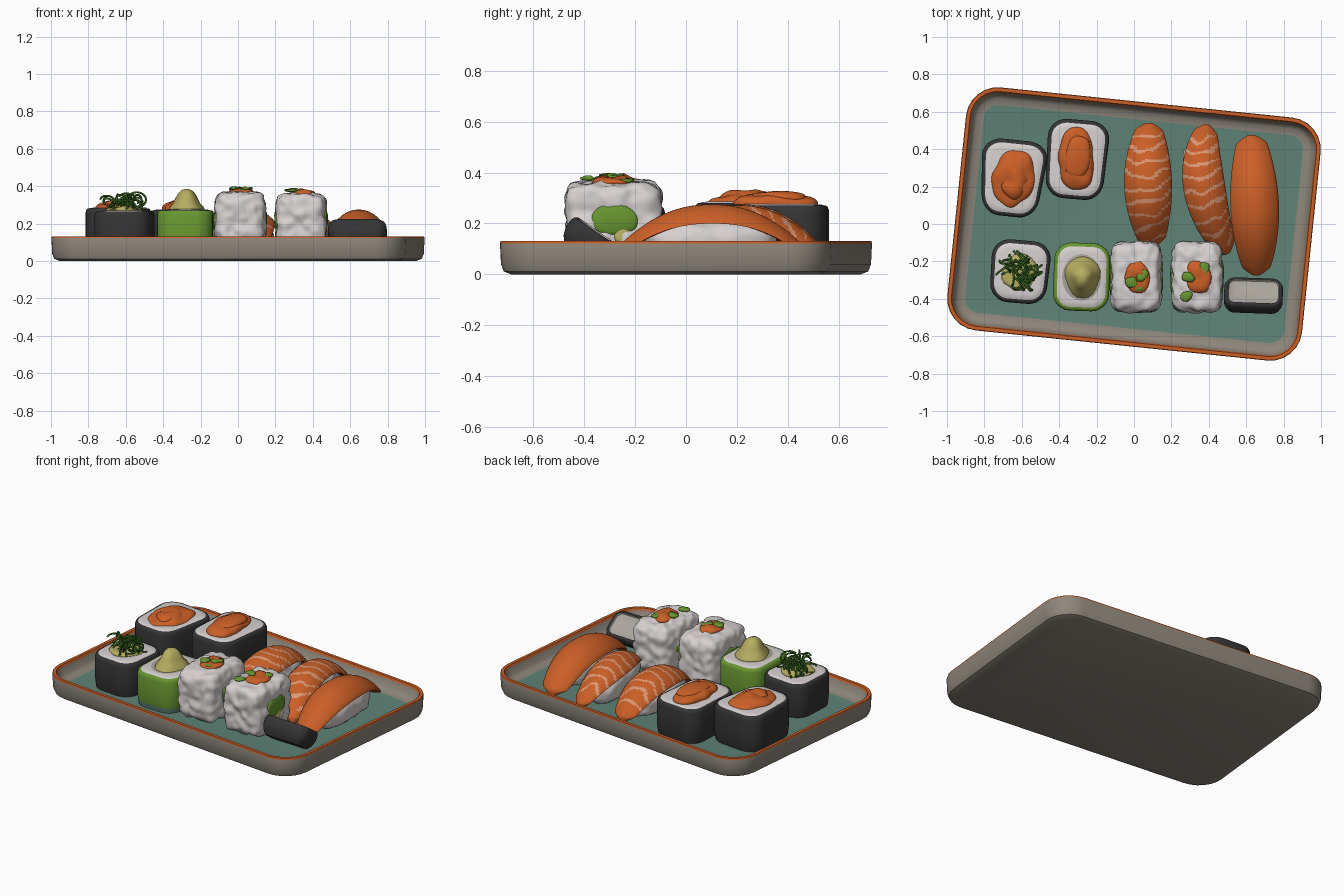
import bpy, bmesh, math, random
from mathutils import Vector, Matrix, noise

if "Cube" in bpy.data.objects:
    bpy.data.objects.remove(bpy.data.objects["Cube"])

random.seed(4)
FLOOR = 0.055


def material(name, r, g, b):
    m = bpy.data.materials.new(name)
    m.diffuse_color = (r, g, b, 1)
    m.use_nodes = True
    m.node_tree.nodes["Principled BSDF"].inputs["Base Color"].default_value = m.diffuse_color
    return m


SALMON = material("salmon orange", 0.60, 0.115, 0.02)
STRIPE = material("pale salmon", 0.72, 0.31, 0.17)
TEAL = material("teal glaze", 0.115, 0.23, 0.185)
CLAY = material("grey clay", 0.27, 0.24, 0.20)
RICE = material("white rice", 0.68, 0.64, 0.63)
SHADE = material("grey rice", 0.40, 0.37, 0.33)
NORI = material("black seaweed", 0.035, 0.035, 0.037)
GREEN = material("avocado green", 0.14, 0.31, 0.03)
WASABI = material("yellow green paste", 0.47, 0.42, 0.12)
LEAF = material("dark leaf green", 0.045, 0.15, 0.015)


def finish(name, bm, mats, matrix=None, angle=40):
    bmesh.ops.recalc_face_normals(bm, faces=bm.faces)
    me = bpy.data.meshes.new(name)
    bm.to_mesh(me)
    bm.free()
    for m in mats:
        me.materials.append(m)
    ob = bpy.data.objects.new(name, me)
    bpy.context.collection.objects.link(ob)
    if matrix:
        ob.matrix_world = matrix
    bpy.ops.object.select_all(action='DESELECT')
    ob.select_set(True)
    bpy.context.view_layer.objects.active = ob
    bpy.ops.object.shade_smooth_by_angle(angle=math.radians(angle))
    return ob


def loft(name, rings, mats, rule, caps, matrix=None, angle=40):
    """Skin closed rings; rule(band, index) picks the material, caps gives end materials."""
    bm = bmesh.new()
    vs = [[bm.verts.new(p) for p in ring] for ring in rings]
    n = len(rings[0])
    for i in range(len(vs) - 1):
        for j in range(n):
            k = (j + 1) % n
            f = bm.faces.new((vs[i][j], vs[i][k], vs[i + 1][k], vs[i + 1][j]))
            f.material_index = rule(i, j)
    bm.faces.new(vs[0]).material_index = caps[0]
    bm.faces.new(vs[-1]).material_index = caps[1]
    return finish(name, bm, mats, matrix, angle)


def outline(hx, hy, r, z, inset=0, taper=0, steps=6):
    """Rounded rectangle ring, optionally wider towards +y."""
    pts = []
    r2 = max(r - inset, 0.01)
    cx, cy = hx - inset - r2, hy - inset - r2
    for q, (sx, sy) in enumerate(((1, 1), (-1, 1), (-1, -1), (1, -1))):
        for s in range(steps + 1):
            a = (q + s / steps) * math.pi / 2
            x, y = sx * cx + r2 * math.cos(a), sy * cy + r2 * math.sin(a)
            pts.append((x * (1 + taper * y / hy), y, z))
    return pts


def blob(name, centre, radii, mat, power=2, bump=0.0, freq=10, detail=4, turn=0):
    """Rounded lump: a superellipsoid with noise bumps."""
    bm = bmesh.new()
    bmesh.ops.create_icosphere(bm, subdivisions=detail, radius=1)
    for v in bm.verts:
        d = v.co.normalized()
        r = sum(abs(c) ** power for c in d) ** (-1 / power)
        p = Vector((d.x * radii[0], d.y * radii[1], d.z * radii[2])) * r
        v.co = p + d * bump * noise.noise((p + Vector(centre)) * freq)
    m = Matrix.Translation(centre) @ Matrix.Rotation(math.radians(turn), 4, 'Z')
    return finish(name, bm, [mat], m, 60)


# Tray: outer wall, coloured lip, inner wall and glazed floor
profile = [(0.045, 0.0), (0.015, 0.012), (0.004, 0.04), (0, 0.122), (0.003, 0.131), (0.022, 0.131),
           (0.028, 0.118), (0.04, 0.075), (0.06, 0.06), (0.095, FLOOR)]
loft("tray", [outline(0.953, 0.653, 0.17, z, i) for i, z in profile], [CLAY, SALMON, TEAL],
     lambda i, j: 1 if 3 <= i <= 5 else 0, (0, 2), Matrix.Rotation(math.radians(-5.9), 4, 'Z'))


# Wrapped rolls
def roll(name, loc, hx, hy, h, skin, top=RICE, base=None, taper=0, turn=0, tilt=0, foot=0.008, lift=0.006):
    prof = [(foot, 0), (foot * 0.3, 0.03), (0, 0.06), (0, h - 0.02), (0.006, h - 0.004),
            (0.012, h), (0.02, h), (0.024, h + lift * 0.5), (0.05, h + lift)]
    m = (Matrix.Translation(loc) @ Matrix.Rotation(math.radians(turn), 4, 'Z')
         @ Matrix.Rotation(math.radians(-tilt), 4, 'X'))
    loft(name, [outline(hx, hy, min(hx, hy) * 0.62, z, i, taper) for i, z in prof],
         [skin, top, base or skin], lambda i, j: 1 if i >= 6 else (2 if i == 0 else 0), (2, 1), m)


roll("back_roll_left", (-0.65, 0.245, FLOOR), 0.165, 0.205, 0.225, NORI, taper=0.12, turn=-6)
roll("back_roll_right", (-0.307, 0.345, FLOOR), 0.16, 0.212, 0.215, NORI, taper=0.05, turn=-5)
roll("seaweed_roll", (-0.61, -0.255, FLOOR), 0.155, 0.168, 0.21, NORI, taper=0.04, turn=-5)
roll("avocado_roll", (-0.28, -0.283, FLOOR), 0.15, 0.182, 0.215, GREEN, base=TEAL, turn=-2)
roll("fallen_roll", (0.637, -0.425, 0.082), 0.157, 0.095, 0.115, NORI, top=SHADE, turn=-2,
     tilt=35, foot=0.035, lift=-0.02)

# Salmon fillings of the back rolls
blob("left_filling", (-0.645, 0.245, 0.28), (0.11, 0.15, 0.04), SALMON, 2, 0.02, 12, 4, -8)
blob("left_filling_peak", (-0.64, 0.22, 0.295), (0.07, 0.09, 0.042), SALMON, 2, 0.02, 14, 3)
blob("right_filling", (-0.31, 0.345, 0.275), (0.09, 0.165, 0.04), SALMON, 2.6, 0.015, 12, 4)
blob("right_filling_slice", (-0.30, 0.36, 0.30), (0.065, 0.11, 0.025), SALMON, 3, 0.01, 12, 3, -8)

# Paste mound on the avocado roll
blob("paste_shadow", (-0.28, -0.285, 0.276), (0.105, 0.125, 0.004), SHADE, 2, 0.0, 10, 3)
mound = [(0.095, 0.272), (0.088, 0.29), (0.07, 0.31), (0.058, 0.335), (0.045, 0.36), (0.028, 0.378), (0.01, 0.385)]
loft("paste_mound", [[(-0.275 + r * math.cos(a) * (1 + 0.1 * math.sin(3 * a)), -0.285 + 1.2 * r * math.sin(a), z)
                      for a in [k * math.tau / 20 for k in range(20)]] for r, z in mound],
     [WASABI], lambda i, j: 0, (0, 0), None, 60)

# Curly seaweed strands
blob("salad_base", (-0.61, -0.26, 0.275), (0.10, 0.095, 0.022), WASABI, 2, 0.02, 16, 3)
curve = bpy.data.curves.new("seaweed_strands", 'CURVE')
curve.dimensions = '3D'
curve.bevel_depth = 0.0055
curve.bevel_resolution = 1
curve.materials.append(LEAF)
for k in range(30):
    a, rad = random.uniform(0, math.tau), 0.09 * math.sqrt(random.random())
    c = Vector((-0.615 + rad * math.cos(a), -0.255 + rad * math.sin(a), random.uniform(0.29, 0.33)))
    u = Vector((random.uniform(-1, 1), random.uniform(-1, 1), random.uniform(-0.2, 0.2))).normalized()
    w = Vector((random.uniform(-.5, .5), random.uniform(-.5, .5), 1)).normalized()
    size, sweep, start = random.uniform(0.025, 0.055), random.uniform(3, 6), random.uniform(-1, 1)
    sp = curve.splines.new('POLY')
    sp.points.add(13)
    for i, pt in enumerate(sp.points):
        t = start + sweep * i / 13
        p = c + u * size * math.cos(t) + w * size * 0.75 * math.sin(t)
        pt.co = (p.x, p.y, max(p.z, 0.28), 1)
strands = bpy.data.objects.new("seaweed_strands", curve)
bpy.context.collection.objects.link(strands)
bpy.ops.object.select_all(action='DESELECT')
strands.select_set(True)
bpy.context.view_layer.objects.active = strands
bpy.ops.object.convert(target='MESH')

# Rice-coated rolls with toppings
for side, x, zt, bits in (("left", 0.012, 0.37, ((-0.015, -0.315), (0.045, -0.275), (0.03, -0.33))),
                          ("right", 0.337, 0.36, ((0.29, -0.285), (0.28, -0.385), (0.375, -0.235)))):
    blob(side + "_rice_roll", (x, -0.283, (zt + FLOOR) / 2), (0.133, 0.186, (zt - FLOOR) / 2),
         RICE, 6, 0.016, 22, 5)
    blob(side + "_rice_roll_salmon", (x + 0.005, -0.285, zt), (0.07, 0.088, 0.022), SALMON, 2, 0.015, 18, 3)
    for i, (bx, by) in enumerate(bits):
        blob(f"{side}_rice_roll_herb_{i}", (bx, by, zt + (0.018 if i < 2 else 0.01)),
             (0.032, 0.026, 0.008), GREEN, 3, 0.012, 30, 2, 40 * i)
    # Avocado showing on the cut sides
    for s in (-1, 1):
        blob(f"{side}_avocado_{s}", (x + s * 0.128, -0.28, 0.215), (0.016, 0.092, 0.062), GREEN, 2.3, 0.01, 14, 3)
        blob(f"{side}_avocado_core_{s}", (x + s * 0.13, -0.25, 0.155), (0.013, 0.035, 0.035), WASABI, 2, 0.01, 14, 3)


# Fish slices draped over rice
def slice_on_rice(name, back, mid, front, half, peak, striped, ends):
    P = [Vector(p) for p in (back, mid, front)]
    N, M, rings = 90, 14, []
    for i in range(N + 1):
        t = i / N
        # Curve through the three plan points
        c = P[0] * (2 * t - 1) * (t - 1) + P[1] * 4 * t * (1 - t) + P[2] * t * (2 * t - 1)
        g = (P[0] * (4 * t - 3) + P[1] * (4 - 8 * t) + P[2] * (4 * t - 1)).normalized()
        side = Vector((-g.y, g.x))
        w = half * max(math.sin(math.pi * t), 0) ** 0.75
        w += (ends[0] * (1 - t) + ends[1] * t) * abs(2 * t - 1) ** 2 * min(1, 0.3 + 12 * min(t, 1 - t))
        zc = 0.10 + (peak - 0.10) * (1 - abs(2 * t - 1) ** 2.2)
        us = [-1 + 2 * j / M for j in range(M + 1)]
        top = [(u, zc - 0.55 * w * abs(u) ** 2.2) for u in us]
        low = [(u, zc - 0.55 * w * abs(u) ** 2.2 - 0.042 * (1 - u ** 4) - 0.004) for u in us[::-1]]
        rings.append([(c.x + side.x * w * u, c.y + side.y * w * u, max(z, FLOOR)) for u, z in top + low])

    def rule(i, j):
        if not striped or j > M:
            return 0
        u, t = -1 + 2 * (j + 0.5) / M, i / N
        s = t * 9.5 + 0.45 * u * u + 0.3 * u + 0.5 * noise.noise(Vector((u * 1.5, t * 8, back[0] * 9)))
        return 1 if s % 1 < 0.24 and 0.06 < t < 0.95 else 0

    loft(name + "_fish", rings, [SALMON, STRIPE], rule, (0, 0), None, 50)
    turn = math.degrees(math.atan2(front[0] - back[0], back[1] - front[1]))
    blob(name + "_rice", (mid[0], mid[1], 0.125), (half * 0.88, 0.255, 0.085), RICE, 2.8, 0.012, 22, 4, turn)


slice_on_rice("left_slice", (0.085, 0.54), (0.075, 0.215), (0.10, -0.12), 0.128, 0.275, True, (0.05, 0.05))
slice_on_rice("middle_slice", (0.395, 0.53), (0.375, 0.20), (0.50, -0.16), 0.112, 0.272, True, (0.04, 0.045))
slice_on_rice("right_slice", (0.625, 0.475), (0.645, 0.10), (0.655, -0.275), 0.13, 0.275, False, (0.06, 0.05))
